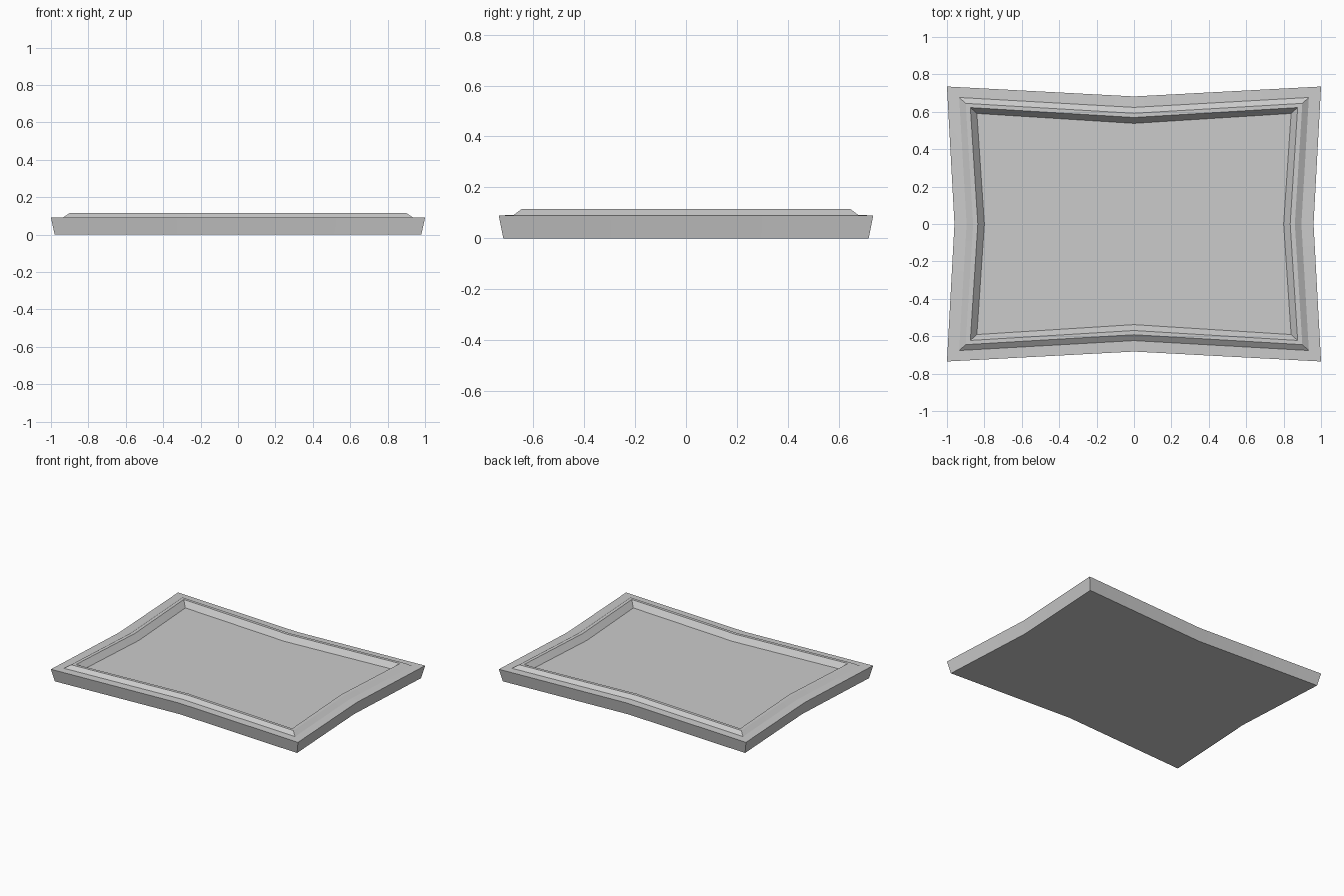
import bpy, bmesh, math

cube = bpy.data.objects.get("Cube")
if cube:
    bpy.data.objects.remove(cube)

# Single plain grey
grey = bpy.data.materials.new("plain_grey")
grey.use_nodes = True
colour = (0.6, 0.6, 0.6, 1)
grey.diffuse_color = colour
grey.node_tree.nodes["Principled BSDF"].inputs["Base Color"].default_value = colour


def ring(bm, inset, z, pinch_x=0.04, pinch_y=0.053):
    """Rectangle whose four sides bend inward at their middles."""
    x, y = 1 - inset, 0.735 - inset * 0.9
    px, py = x - pinch_x, y - pinch_y
    points = [(x, -y), (px, 0), (x, y), (0, py), (-x, y), (-px, 0), (-x, -y), (0, -py)]
    return [bm.verts.new((a, b, z)) for a, b in points]


def loft(name, profile):
    """Join rings of (inset, height) and cap both ends."""
    bm = bmesh.new()
    rings = [ring(bm, *p) for p in profile]
    for low, high in zip(rings, rings[1:]):
        for i in range(8):
            j = (i + 1) % 8
            bm.faces.new((low[i], low[j], high[j], high[i]))
    # Caps fan out from a centre point because the outline is concave
    for loop, z in ((rings[0], profile[0][1]), (rings[-1], profile[-1][1])):
        hub = bm.verts.new((0, 0, z))
        for i in range(8):
            bm.faces.new((loop[i], loop[(i + 1) % 8], hub))
    bmesh.ops.recalc_face_normals(bm, faces=bm.faces)
    mesh = bpy.data.meshes.new(name)
    bm.to_mesh(mesh)
    bm.free()
    mesh.materials.append(grey)
    obj = bpy.data.objects.new(name, mesh)
    bpy.context.collection.objects.link(obj)
    bpy.context.view_layer.objects.active = obj
    obj.select_set(True)
    bpy.ops.object.shade_smooth_by_angle(angle=math.radians(30))
    obj.select_set(False)
    return obj


# Tray: flared base, flat ledge, raised rim and sunken panel
loft("framed_tray", [
    (0.02, 0), (0, 0.09), (0.065, 0.092), (0.10, 0.115),
    (0.125, 0.115), (0.16, 0.075),
])
